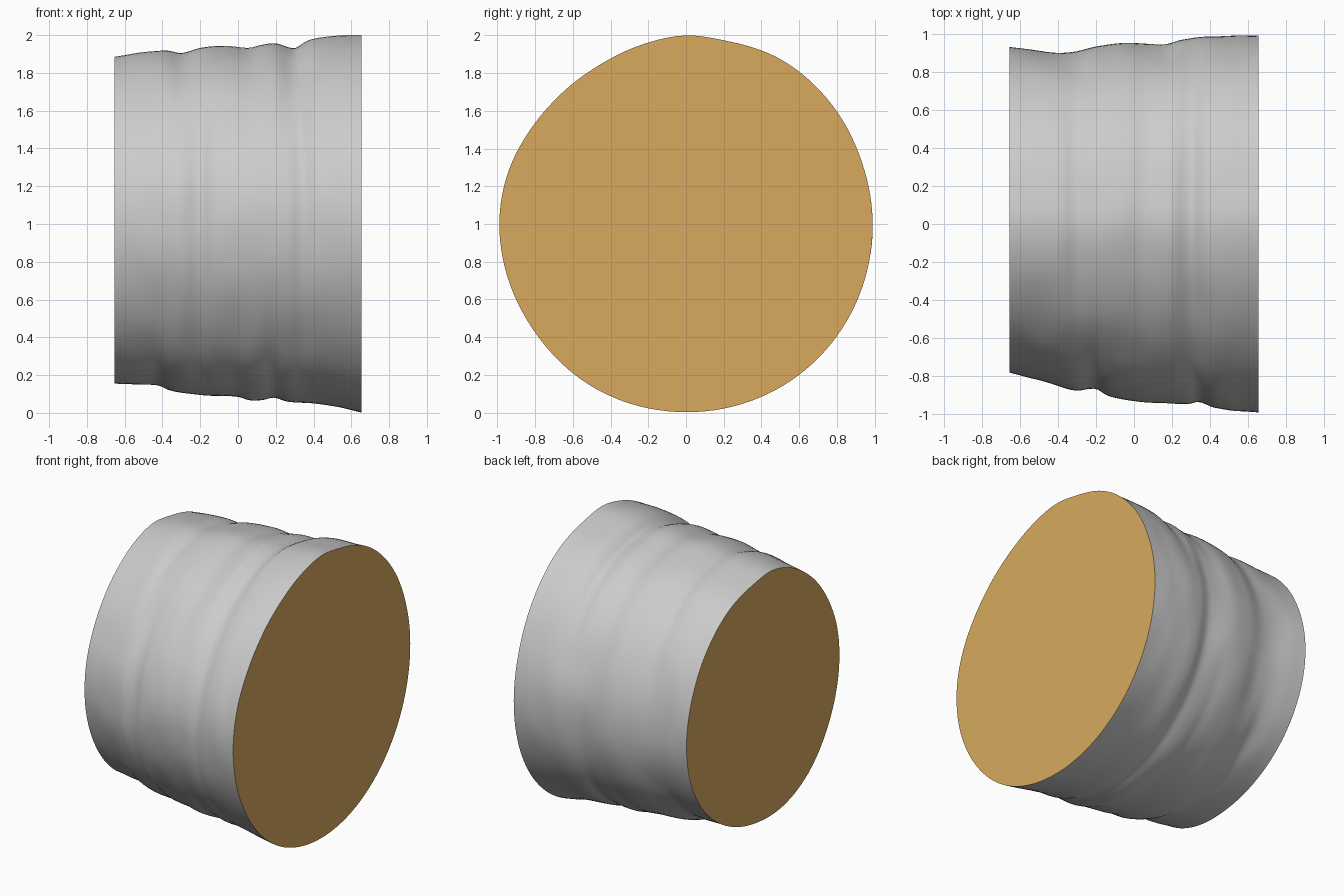
import bpy, bmesh, math
from mathutils import Vector, noise

cube = bpy.data.objects.get("Cube")
if cube:
    bpy.data.objects.remove(cube, do_unlink=True)

HALF = 0.655      # half length along x
RINGS, SIDES = 56, 128

# Radius along the log, as (x, radius), on each of its four sides
BACK = [(-0.655, 0.93), (-0.55, 0.915), (-0.42, 0.903), (-0.3, 0.905), (-0.18, 0.935),
        (-0.05, 0.952), (0.16, 0.943), (0.25, 0.97), (0.4, 0.985), (0.655, 0.99)]
TOP = [(-0.655, 0.885), (-0.5, 0.91), (-0.38, 0.92), (-0.3, 0.905), (-0.2, 0.933),
       (-0.05, 0.943), (0.06, 0.93), (0.13, 0.948), (0.2, 0.957), (0.3, 0.932),
       (0.37, 0.972), (0.48, 0.993), (0.655, 1.0)]
FRONT = [(-0.655, 0.78), (-0.55, 0.805), (-0.4, 0.85), (-0.3, 0.877), (-0.2, 0.868),
         (-0.14, 0.9), (0.0, 0.93), (0.15, 0.94), (0.28, 0.945), (0.34, 0.935),
         (0.42, 0.968), (0.655, 0.99)]
BOTTOM = [(-0.655, 0.845), (-0.5, 0.85), (-0.42, 0.853), (-0.36, 0.88), (-0.25, 0.903),
          (0.0, 0.915), (0.06, 0.93), (0.13, 0.93), (0.19, 0.92), (0.26, 0.94),
          (0.45, 0.955), (0.655, 0.998)]
SIDE_PROFILES = [BACK, TOP, FRONT, BOTTOM]

# Cross-section irregularity, as (degrees from back towards top, scale)
SECTION = [(0, 1.0), (20, 0.998), (37, 1.005), (60, 1.01), (78, 0.995), (90, 1.0),
           (104, 0.98), (118, 0.963), (135, 0.962), (148, 0.972), (164, 0.992),
           (180, 1.0), (215, 0.993), (240, 1.0), (270, 1.0), (310, 1.005), (360, 1.0)]


def curve(points, x):
    """Smooth curve through the points (cubic Hermite)."""
    def slope(i):
        a, b = points[max(i - 1, 0)], points[min(i + 1, len(points) - 1)]
        return (b[1] - a[1]) / (b[0] - a[0])
    i = 0
    while i < len(points) - 2 and x > points[i + 1][0]:
        i += 1
    (x0, y0), (x1, y1) = points[i], points[i + 1]
    w = x1 - x0
    t = min(max((x - x0) / w, 0), 1)
    return ((2*t**3 - 3*t**2 + 1) * y0 + (t**3 - 2*t**2 + t) * w * slope(i)
            + (3*t**2 - 2*t**3) * y1 + (t**3 - t**2) * w * slope(i + 1))


def radius(x, angle):
    """Blend the four side profiles round the log, with faint bark bumps."""
    q = angle / (math.pi / 2)
    i = int(q) % 4
    t = (1 - math.cos((q - int(q)) * math.pi)) / 2
    r = (1 - t) * curve(SIDE_PROFILES[i], x) + t * curve(SIDE_PROFILES[(i + 1) % 4], x)
    r *= curve(SECTION, math.degrees(angle))
    p = Vector((x * 6, 3 * math.cos(angle), 3 * math.sin(angle)))
    fade = min(1, (HALF - abs(x)) / 0.12)
    return r + 0.007 * fade * noise.noise(p)


def material(name, rgb):
    m = bpy.data.materials.new(name)
    m.use_nodes = True
    m.diffuse_color = (*rgb, 1)
    bsdf = next(n for n in m.node_tree.nodes if n.type == 'BSDF_PRINCIPLED')
    bsdf.inputs["Base Color"].default_value = (*rgb, 1)
    bsdf.inputs["Roughness"].default_value = 0.8
    return m


# Log: bark skin lofted through rings, closed by a flat cut face at each end
bm = bmesh.new()
rings = []
for k in range(RINGS + 1):
    x = -HALF + 2 * HALF * k / RINGS
    ring = []
    for s in range(SIDES):
        a = 2 * math.pi * s / SIDES
        r = radius(x, a)
        ring.append(bm.verts.new((x, r * math.cos(a), 1 + r * math.sin(a))))
    rings.append(ring)
for lo, hi in zip(rings, rings[1:]):
    for s in range(SIDES):
        n = (s + 1) % SIDES
        bm.faces.new((lo[s], lo[n], hi[n], hi[s]))
for end in (rings[0], rings[-1]):
    bm.faces.new(end).material_index = 1
bmesh.ops.recalc_face_normals(bm, faces=bm.faces)

mesh = bpy.data.meshes.new("log")
bm.to_mesh(mesh)
bm.free()
mesh.materials.append(material("grey bark", (0.60, 0.60, 0.60)))
mesh.materials.append(material("cut wood", (0.69, 0.40, 0.112)))
log = bpy.data.objects.new("log", mesh)
bpy.context.collection.objects.link(log)

# Smooth bark with a crisp rim at the cuts
bpy.ops.object.select_all(action='DESELECT')
log.select_set(True)
bpy.context.view_layer.objects.active = log
bpy.ops.object.shade_smooth_by_angle(angle=math.radians(40))
